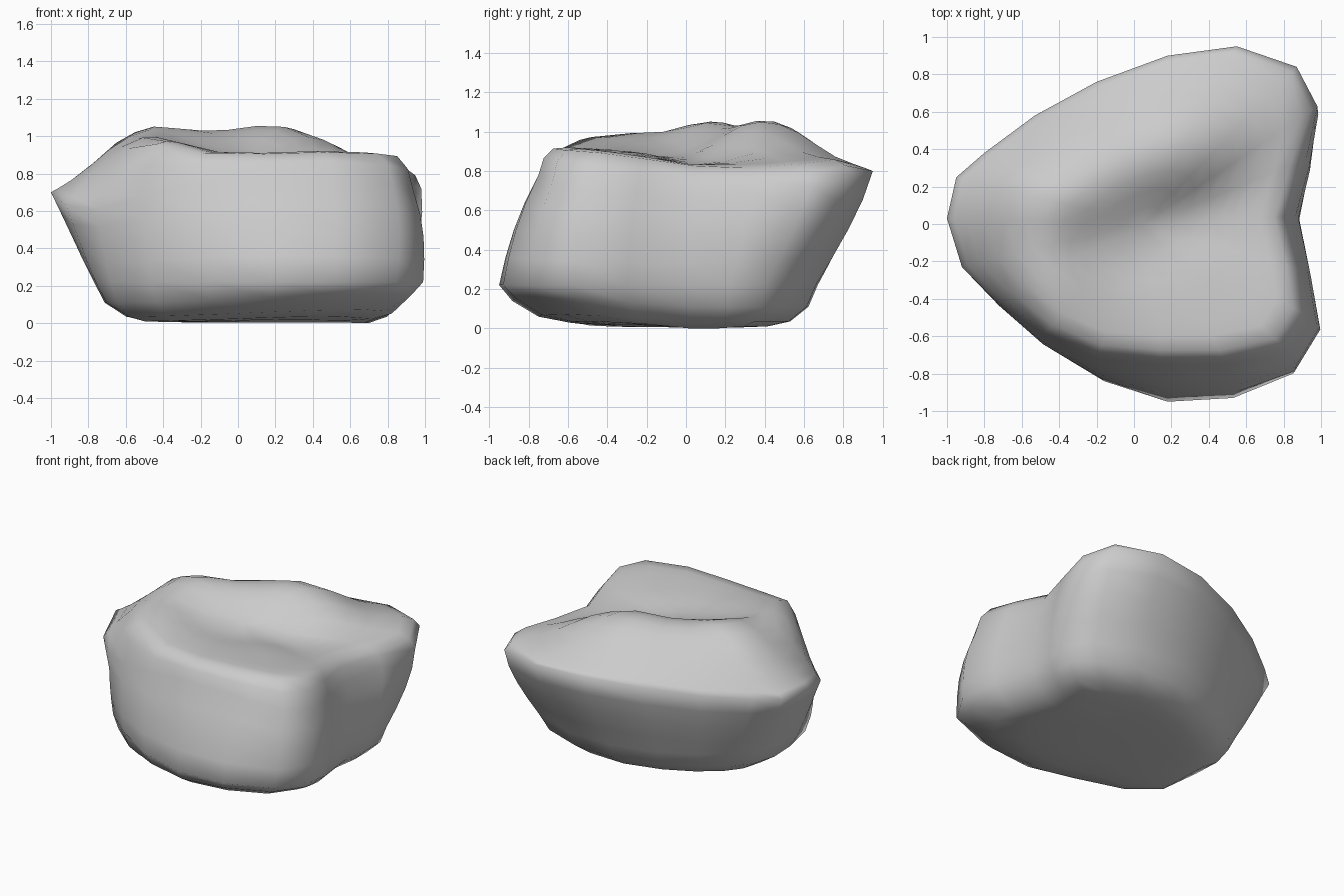
import bpy, bmesh, math
from mathutils import Vector

if "Cube" in bpy.data.objects:
    bpy.data.objects.remove(bpy.data.objects["Cube"])

# Widest outline of the upper rim and of the foot, clockwise from the left tip
RIM = [(-1, .03), (-.95, .25), (-.8, .38), (-.53, .58), (-.2, .76), (.18, .9), (.55, .95),
       (.87, .84), (.98, .63), (.92, .34), (.83, .04), (.90, -.25), (.94, -.5), (.83, -.68),
       (.5, -.75), (.15, -.75), (-.2, -.72), (-.49, -.60), (-.75, -.40), (-.92, -.23)]
FOOT = [(-.77, 0), (-.72, .18), (-.61, .32), (-.42, .46), (-.18, .58), (.15, .67), (.49, .66),
        (.79, .55), (.91, .40), (.91, .22), (.88, .02), (.94, -.3), (.99, -.57), (.85, -.8),
        (.53, -.93), (.18, -.95), (-.16, -.84), (-.46, -.65), (-.68, -.46), (-.76, -.21)]
RIM_Z = [.70, .68, .69, .72, .76, .79, .8, .78, .72, .69, .67, .69, .70, .74,
         .78, .78, .75, .68, .61, .63]
FOOT_Z = .22

# Height samples on the top: back ridge, front ridge, valley between, outer slopes
TOP = [(-.62, .05, .98), (-.48, .13, 1.05), (-.2, .24, 1.03), (.0, .34, 1.04), (.18, .42, 1.06),
       (.34, .44, 1.03), (.54, .5, .94), (-.55, -.3, .99), (-.4, -.5, .97), (-.1, -.6, .91),
       (.4, -.6, .92), (.74, -.5, .91), (.4, -.3, .90), (.78, -.2, .87), (.75, .1, .83),
       (.45, .14, .85), (.1, .02, .89), (-.25, -.1, .94), (.82, .4, .83), (.72, .68, .87),
       (.5, .84, .86), (.15, .72, .90), (-.25, .57, .90), (-.55, .42, .86), (-.82, .05, .84),
       (-.75, -.25, .87)]
CENTRE = Vector((.05, 0))
values = [z for x, y, z in TOP]


def top_height(x, y):
    """Smooth blend of the height samples."""
    w = [math.exp(-((x - a) ** 2 + (y - b) ** 2) / .05) for a, b, _ in TOP]
    return sum(wi * v for wi, v in zip(w, values)) / sum(w)


# Correct the blend a few times so it passes close to the samples
for _ in range(6):
    values = [v + .8 * (z - top_height(x, y)) for v, (x, y, z) in zip(values, TOP)]


def scaled(p, s):
    return CENTRE + (Vector(p) - CENTRE) * s


bm = bmesh.new()
rings = []


def add_ring(points):
    rings.append([bm.verts.new(p) for p in points])


# Rounded underside, fuller at the right and front-left, lifted towards the front
for s, z in [(.42, .005), (.62, .01), (.79, .035), (.93, .11), (1, FOOT_Z)]:
    ring = []
    for i, f in enumerate(FOOT):
        p = scaled(f, s ** .6 if i in (8, 9, 10, 11, 17, 18) else s)
        lift = .05 * max(0, -p.y) * max(0, p.x + .5) if s < 1 else 0
        ring.append((*p, z + lift - (.01 if i in (9, 10) and s == .62 else 0)))
    add_ring(ring)

# Sides, bulging slightly between foot and rim (the left tip stays straight)
for t, bulge in [(.25, .02), (.5, .03), (.75, .025), (1, 0)]:
    ring = []
    for f, r, rz in zip(FOOT, RIM, RIM_Z):
        p = Vector(f).lerp(Vector(r), t)
        p = scaled(p, 1 + bulge * min(1, max(0, (p.x + .9) * 2)))
        ring.append((*p, FOOT_Z + (rz - FOOT_Z) * t))
    add_ring(ring)

# Top: firm shoulder at front and right, long slope at back and left
for s, firm, slope in [(.965, .6, .25), (.9, .95, .6), (.8, 1, .9), (.7, 1, 1), (.6, 1, 1),
                       (.5, 1, 1), (.4, 1, 1), (.3, 1, 1), (.2, 1, 1), (.1, 1, 1)]:
    ring = []
    for i, (r, rz) in enumerate(zip(RIM, RIM_Z)):
        p = scaled(r, s)
        k = slope if i < 7 or i > 17 else firm
        ring.append((*p, rz + (top_height(*p) - rz) * k))
    add_ring(ring)

# Skin the rings and close both ends with fans
n = len(RIM)
for a, b in zip(rings, rings[1:]):
    for i in range(n):
        j = (i + 1) % n
        bm.faces.new((a[i], a[j], b[j], b[i]))
for ring, z in ((rings[0], .005), (rings[-1], top_height(*CENTRE))):
    tip = bm.verts.new((*CENTRE, z))
    for i in range(n):
        bm.faces.new((ring[i], ring[(i + 1) % n], tip))
bmesh.ops.recalc_face_normals(bm, faces=bm.faces)
for f in bm.faces:
    f.smooth = True

mesh = bpy.data.meshes.new("boulder")
bm.to_mesh(mesh)
bm.free()
bpy.context.collection.objects.link(bpy.data.objects.new("boulder", mesh))
